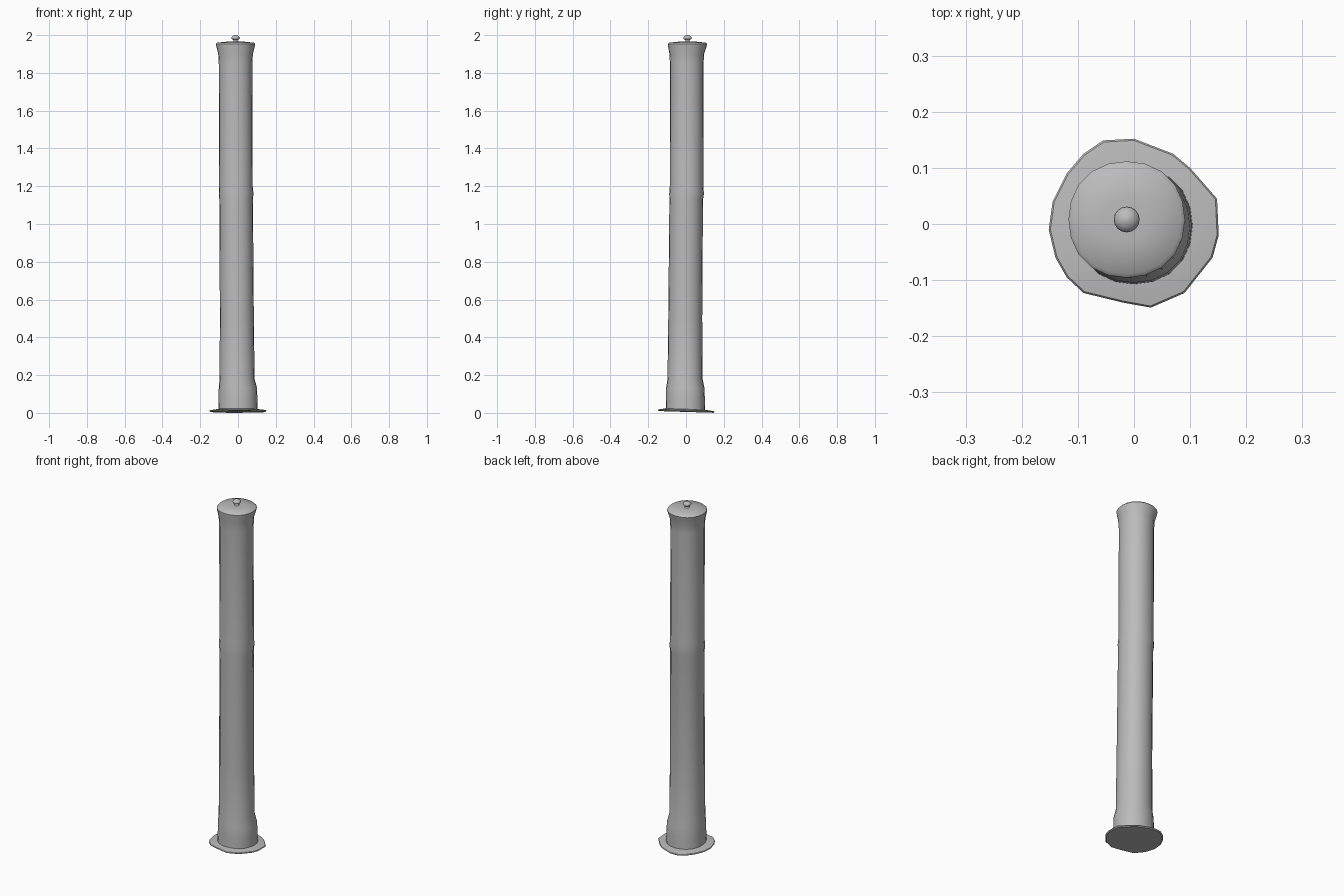
import bpy, bmesh, math
from mathutils import Vector

cube = bpy.data.objects.get("Cube")
if cube:
    bpy.data.objects.remove(cube, do_unlink=True)

grey = bpy.data.materials.new("plain grey")
grey.use_nodes = True
GREY = (0.5, 0.5, 0.5, 1)
grey.diffuse_color = GREY
grey.node_tree.nodes["Principled BSDF"].inputs["Base Color"].default_value = GREY


def loft(name, rings, angle=35):
    """Skin a stack of equal-sized point rings and cap both ends."""
    bm = bmesh.new()
    loops = [[bm.verts.new(p) for p in ring] for ring in rings]
    for a, b in zip(loops, loops[1:]):
        for i in range(len(a)):
            j = (i + 1) % len(a)
            bm.faces.new((a[i], a[j], b[j], b[i]))
    bm.faces.new(loops[0][::-1])
    bm.faces.new(loops[-1])
    bmesh.ops.recalc_face_normals(bm, faces=bm.faces)
    mesh = bpy.data.meshes.new(name)
    bm.to_mesh(mesh)
    bm.free()
    mesh.materials.append(grey)
    obj = bpy.data.objects.new(name, mesh)
    bpy.context.collection.objects.link(obj)
    bpy.ops.object.select_all(action="DESELECT")
    obj.select_set(True)
    bpy.context.view_layer.objects.active = obj
    bpy.ops.object.shade_smooth_by_angle(angle=math.radians(angle))
    return obj


def ring(z, x, y, r, sides=20, lobe=0.0):
    """Slightly squared circle around (x, y)."""
    pts = []
    for i in range(sides):
        a = math.tau * i / sides
        q = r * (1 - lobe * math.cos(4 * a))
        pts.append(Vector((x + q * math.cos(a), y + q * math.sin(a), z)))
    return pts


# Irregular thin foot plate, gently tilted and rising towards the column
outline = [(0.151, -0.02), (0.148, 0.045), (0.10, 0.10), (0.07, 0.125),
           (0, 0.152), (-0.055, 0.149), (-0.09, 0.125), (-0.12, 0.09),
           (-0.145, 0.04), (-0.152, -0.01), (-0.14, -0.06), (-0.12, -0.095),
           (-0.09, -0.123), (-0.02, -0.14), (0.03, -0.149), (0.09, -0.123),
           (0.14, -0.06)]


def plate_ring(scale, z):
    return [Vector((x * scale, y * scale, z - 0.03 * y)) for x, y in outline]


loft("foot_plate", [plate_ring(0.96, 0.005), plate_ring(1, 0.01),
                    plate_ring(0.98, 0.014), plate_ring(0.7, 0.02)])

# Column: collar, slightly leaning shaft with a mid seam, flared head
column = [(0.008, 0.0, -0.003, 0.106), (0.08, 0.0, -0.003, 0.104),
          (0.135, -0.001, -0.004, 0.102), (0.18, -0.005, -0.005, 0.094),
          (0.5, -0.006, -0.004, 0.091), (1.13, -0.010, 0.001, 0.090),
          (1.16, -0.010, 0.003, 0.093), (1.20, -0.011, 0.003, 0.090),
          (1.85, -0.013, 0.004, 0.090), (1.90, -0.013, 0.004, 0.093),
          (1.94, -0.013, 0.007, 0.103), (1.953, -0.013, 0.008, 0.105),
          (1.960, -0.013, 0.008, 0.098), (1.966, -0.013, 0.008, 0.04)]
loft("column", [ring(*row, lobe=0.012) for row in column], 40)

# Small knob on a narrow neck
knob = [(1.962, 0.018), (1.969, 0.010), (1.974, 0.010), (1.978, 0.018),
        (1.984, 0.023), (1.990, 0.021), (1.996, 0.014), (2.0, 0.004)]
loft("top_knob", [ring(z, -0.013, 0.008, r, 16) for z, r in knob], 60)
